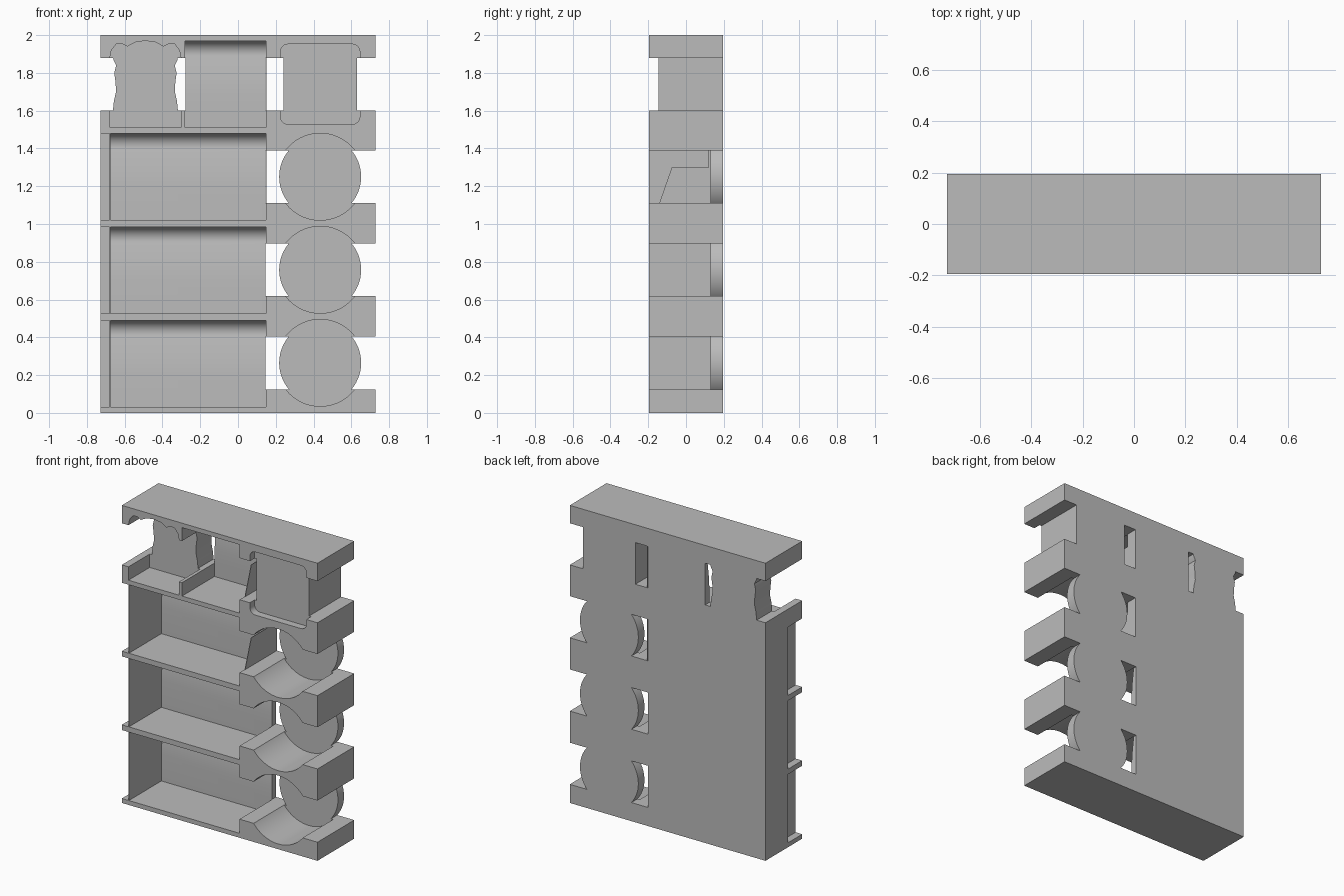
import bpy, bmesh, math
from mathutils import Vector

if "Cube" in bpy.data.objects:
    bpy.data.objects.remove(bpy.data.objects["Cube"], do_unlink=True)

grey = bpy.data.materials.new("light_grey")
grey.use_nodes = True
grey.diffuse_color = (0.5, 0.5, 0.5, 1)
grey.node_tree.nodes["Principled BSDF"].inputs["Base Color"].default_value = (0.5, 0.5, 0.5, 1)

FAR = 0.4  # cutters reach past both faces of the rack


def prism(name, points, axis, start, end):
    """Extrude a closed profile: axis 'y' takes (x, z) points, axis 'x' takes (y, z)."""
    bm = bmesh.new()
    place = (lambda a, b: (a, start, b)) if axis == "y" else (lambda a, b: (start, a, b))
    face = bm.faces.new([bm.verts.new(place(a, b)) for a, b in points])
    moved = bmesh.ops.extrude_face_region(bm, geom=[face])["geom"]
    step = Vector((0, end - start, 0)) if axis == "y" else Vector((end - start, 0, 0))
    bmesh.ops.translate(bm, vec=step, verts=[v for v in moved if isinstance(v, bmesh.types.BMVert)])
    bmesh.ops.recalc_face_normals(bm, faces=bm.faces)
    mesh = bpy.data.meshes.new(name)
    bm.to_mesh(mesh)
    bm.free()
    mesh.materials.append(grey)
    obj = bpy.data.objects.new(name, mesh)
    bpy.context.collection.objects.link(obj)
    return obj


def box(name, x0, x1, y0, y1, z0, z1):
    return prism(name, [(x0, z0), (x1, z0), (x1, z1), (x0, z1)], "y", y0, y1)


def cut(target, cutter):
    """Subtract the cutter and throw it away."""
    cutter.hide_render = True
    mod = target.modifiers.new("cut", "BOOLEAN")
    mod.operation, mod.solver, mod.object = "DIFFERENCE", "EXACT", cutter
    bpy.context.view_layer.objects.active = target
    bpy.ops.object.modifier_apply(modifier=mod.name)
    bpy.data.objects.remove(cutter, do_unlink=True)


def circle(cx, cz, r, n=64):
    return [(cx + r * math.cos(math.tau * i / n), cz + r * math.sin(math.tau * i / n)) for i in range(n)]


def rounded(x0, x1, z0, z1, r, n=6):
    corners = [(x1 - r, z1 - r), (x0 + r, z1 - r), (x0 + r, z0 + r), (x1 - r, z0 + r)]
    return [(cx + r * math.cos(math.pi / 2 * (k + i / n)), cz + r * math.sin(math.pi / 2 * (k + i / n)))
            for k, (cx, cz) in enumerate(corners) for i in range(n + 1)]


def mirrored(half, cx):
    """Close a half outline running from bottom to top centre."""
    return [(cx + w, z) for w, z in half] + [(cx - w, z) for w, z in reversed(half) if w > 0]


def tray(x0, x1, z0):
    """Card tray: flat floor, leaning back wall, rounded into the ceiling."""
    wall = [(0.15, 0), (0.15, 0.18), (0.155, 0.26), (0.165, 0.335)]
    arc = [(0.105 + 0.068 * math.cos(a), 0.392 + 0.068 * math.sin(a))
           for a in [math.radians(-15 + 105 * i / 12) for i in range(13)]]
    profile = [(-FAR, 0)] + wall + arc + [(-FAR, 0.46)]
    return prism("tray_cutter", [(y, z0 + z) for y, z in profile], "x", x0, x1)


def end_sheet(z0):
    """Thin end wall left standing between a tray and its finger notch."""
    outline = [(-0.145, -0.01), (-0.075, 0.19), (0.12, 0.19), (0.12, 0.29), (FAR, 0.29), (FAR, -0.01)]
    return prism("end_sheet", [(y, z0 + z) for y, z in outline], "x", 0.148, 0.152)


rack = box("rack", -0.7275, 0.7275, -0.195, 0.195, 0, 2)

# three long trays with a side relief and a round pocket each
for row in range(3):
    floor = 0.03 + 0.495 * row
    mid = 0.265 + 0.4925 * row
    cut(rack, tray(-0.675, 0.148, floor))
    cut(rack, box("side_relief", -0.8, -0.679, -FAR, -0.045, floor, floor + 0.46))
    cut(rack, prism("round_pocket", circle(0.435, mid, 0.23), "y", -FAR, 0.13))
    notch = box("finger_notch", 0.146, 0.8, -FAR, FAR, mid - 0.14, mid + 0.14)
    cut(notch, prism("disc_rest", circle(0.435, mid, 0.217), "y", -0.5, 0.5))
    if row == 2:
        cut(notch, end_sheet(mid - 0.14))
    cut(rack, notch)

# short tray on the top row
cut(rack, tray(-0.28, 0.148, 1.51))

# square pocket with its notch
cut(rack, prism("square_pocket", rounded(0.225, 0.645, 1.528, 1.952, 0.04), "y", -FAR, -0.145))
notch = box("finger_notch", 0.146, 0.8, -FAR, FAR, 1.6, 1.88)
cut(notch, prism("square_rest", rounded(0.24, 0.63, 1.543, 1.94, 0.03), "y", -0.5, 0.5))
cut(notch, end_sheet(1.6))
cut(rack, notch)

# slice-shaped pocket with wavy sides and two ears
pocket = [(0.188, 1.51), (0.188, 1.6), (0.18, 1.72), (0.188, 1.88), (0.18, 1.92), (0.155, 1.952),
          (0.125, 1.955), (0.095, 1.94), (0.055, 1.962), (0, 1.97)]
rest = [(0.16, 1.525), (0.172, 1.6), (0.167, 1.65), (0.156, 1.7), (0.158, 1.75), (0.165, 1.8),
        (0.155, 1.84), (0.17, 1.87), (0.172, 1.9), (0.155, 1.935), (0.125, 1.94), (0.095, 1.925),
        (0.055, 1.95), (0, 1.958)]
cut(rack, prism("slice_pocket", mirrored(pocket, -0.49), "y", -FAR, 0.03))
notch = box("finger_notch", -0.8, -0.279, -FAR, FAR, 1.6, 1.88)
cut(notch, prism("slice_rest", mirrored(rest, -0.49), "y", -0.5, 0.5))
cut(rack, notch)

bpy.ops.object.select_all(action="DESELECT")
rack.select_set(True)
bpy.context.view_layer.objects.active = rack
bpy.ops.object.shade_smooth_by_angle(angle=math.radians(30))
